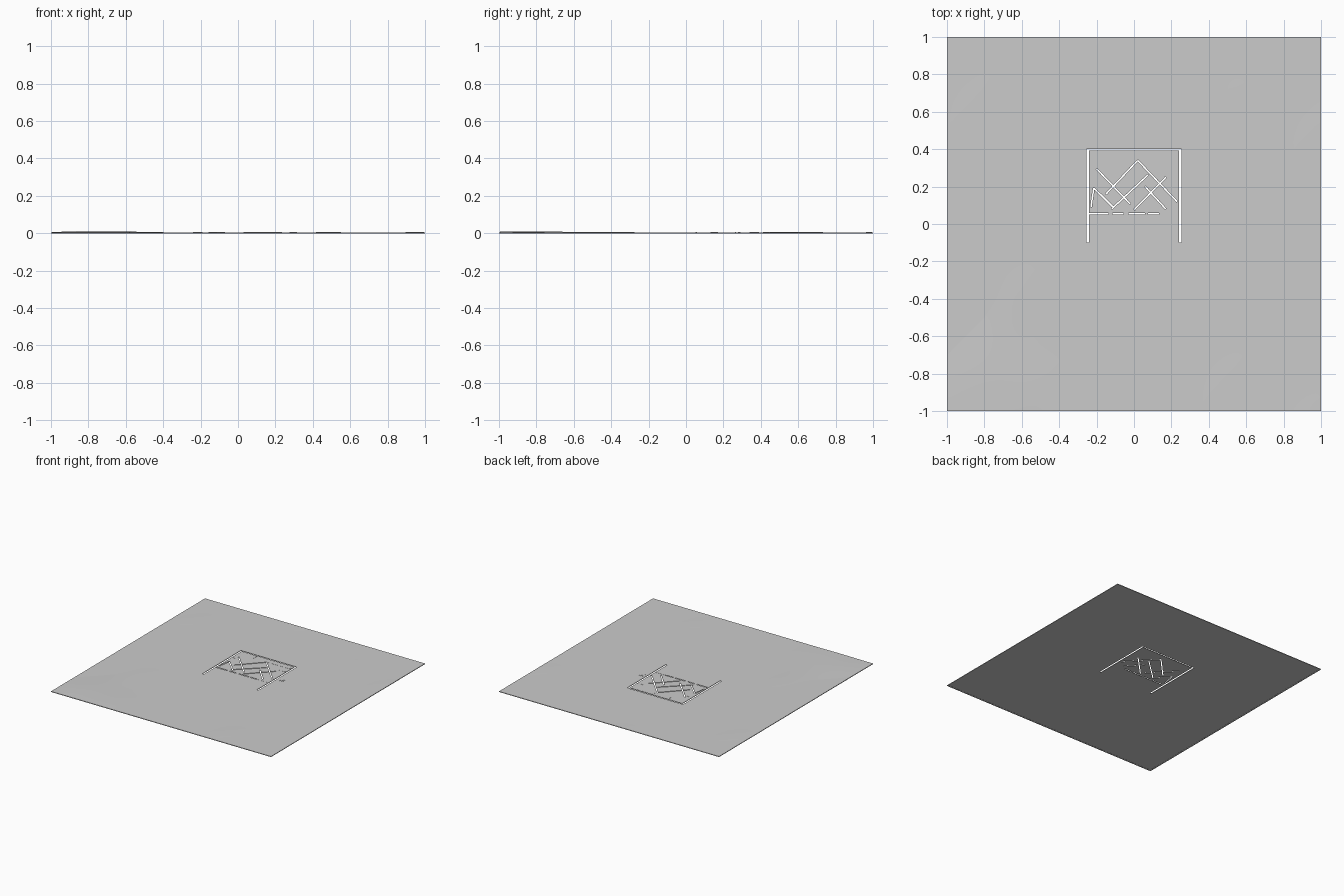
import bpy, bmesh, math
from mathutils import Matrix, Vector

if "Cube" in bpy.data.objects:
    bpy.data.objects.remove(bpy.data.objects["Cube"])


def finish(bm, name):
    me = bpy.data.meshes.new(name)
    bm.to_mesh(me)
    bm.free()
    ob = bpy.data.objects.new(name, me)
    bpy.context.collection.objects.link(ob)
    return ob


def add_box(bm, cx, cy, z0, sx, sy, sz, angle=0):
    m = (Matrix.Translation((cx, cy, z0 + sz / 2)) @ Matrix.Rotation(angle, 4, 'Z')
         @ Matrix.Diagonal((sx, sy, sz, 1)))
    bmesh.ops.create_cube(bm, size=1, matrix=m)


def add_bar(bm, a, b, width, z0, h):
    a, b = Vector(a), Vector(b)
    d = b - a
    c = (a + b) / 2
    add_box(bm, c.x, c.y, z0, d.length, width, h, math.atan2(d.y, d.x))


# Thin ground slab
bm = bmesh.new()
add_box(bm, 0, 0, 0.001, 2, 2, 0.004)
slab = finish(bm, "ground_slab")

# Slots of the floor plan: walls, dashed front wall, diagonal braces
slots = [((-.248, -.10), (-.248, .40), .014), ((.247, -.10), (.247, .40), .014),
         ((-.25, .397), (.25, .397), .01)]
slots += [((a, .055), (b, .055), .009) for a, b in
          ((-.24, -.135), (-.115, -.055), (-.03, .06), (.075, .135))]
slots += [(a, b, .008) for a, b in (
    ((-.15, .16), (.02, .34)), ((.02, .34), (.23, .12)),
    ((-.20, .295), (-.02, .107)), ((-.12, .08), (.075, .263)),
    ((0, .075), (.17, .25)), ((.06, .20), (.17, .08)),
    ((-.215, .193), (-.107, .086)), ((-.23, .09), (-.215, .193)))]
bm = bmesh.new()
for i, (a, b, w) in enumerate(slots):
    add_bar(bm, a, b, w, -0.05 - i * .001, 0.1 + i * .002)
cutter = finish(bm, "slot_cutter")
cutter.hide_render = True
cutter.hide_set(True)
mod = slab.modifiers.new("slots", 'BOOLEAN')
mod.operation = 'DIFFERENCE'
mod.solver = 'EXACT'
mod.use_self = True
mod.object = cutter

# Gently rolling terrain skin around the flat middle
bm = bmesh.new()
bmesh.ops.create_grid(bm, x_segments=80, y_segments=80, size=0.995)
for v in bm.verts:
    x, y = v.co.x, v.co.y
    ramp = min(1, max(0, (math.hypot(x, y - .15) - .4) / .4))
    wave = math.sin(7 * x + 2 * y) * math.cos(6 * y - 3 * x) + .4 * math.sin(13 * x - 9 * y)
    hill = .006 * math.exp(-((x + .7) ** 2 + (y + .85) ** 2) / .08)
    v.co.z = max(.0, .004 + ramp * (.0012 * wave + hill))
middle = [f for f in bm.faces
          if abs(f.calc_center_median().x) < .3
          and -.15 < f.calc_center_median().y < .45]
bmesh.ops.delete(bm, geom=middle, context='FACES')
terrain = finish(bm, "terrain_skin")
for p in terrain.data.polygons:
    p.use_smooth = True

# Low fittings: counter, short partitions, thin sill
bm = bmesh.new()
add_box(bm, .13, .365, .004, .20, .045, .002)
add_box(bm, -.105, .365, .004, .015, .05, .002)
add_box(bm, .205, .285, .004, .06, .012, .002)
add_box(bm, .19, .055, .004, .09, .006, .002)
add_box(bm, -.215, .265, .004, .05, .006, .002)
finish(bm, "floor_fittings")

# Small square box beside the right wall
bm = bmesh.new()
add_box(bm, .295, .15, .003, .04, .04, .003)
add_box(bm, .295, .15, .005, .022, .022, .002)
finish(bm, "side_box")

# Edge strips on all four borders
bm = bmesh.new()
for k in range(4):
    a = k * math.pi / 2
    add_box(bm, .994 * math.cos(a), .994 * math.sin(a), 0, .012, 2, .005, a)
finish(bm, "border_strips")
